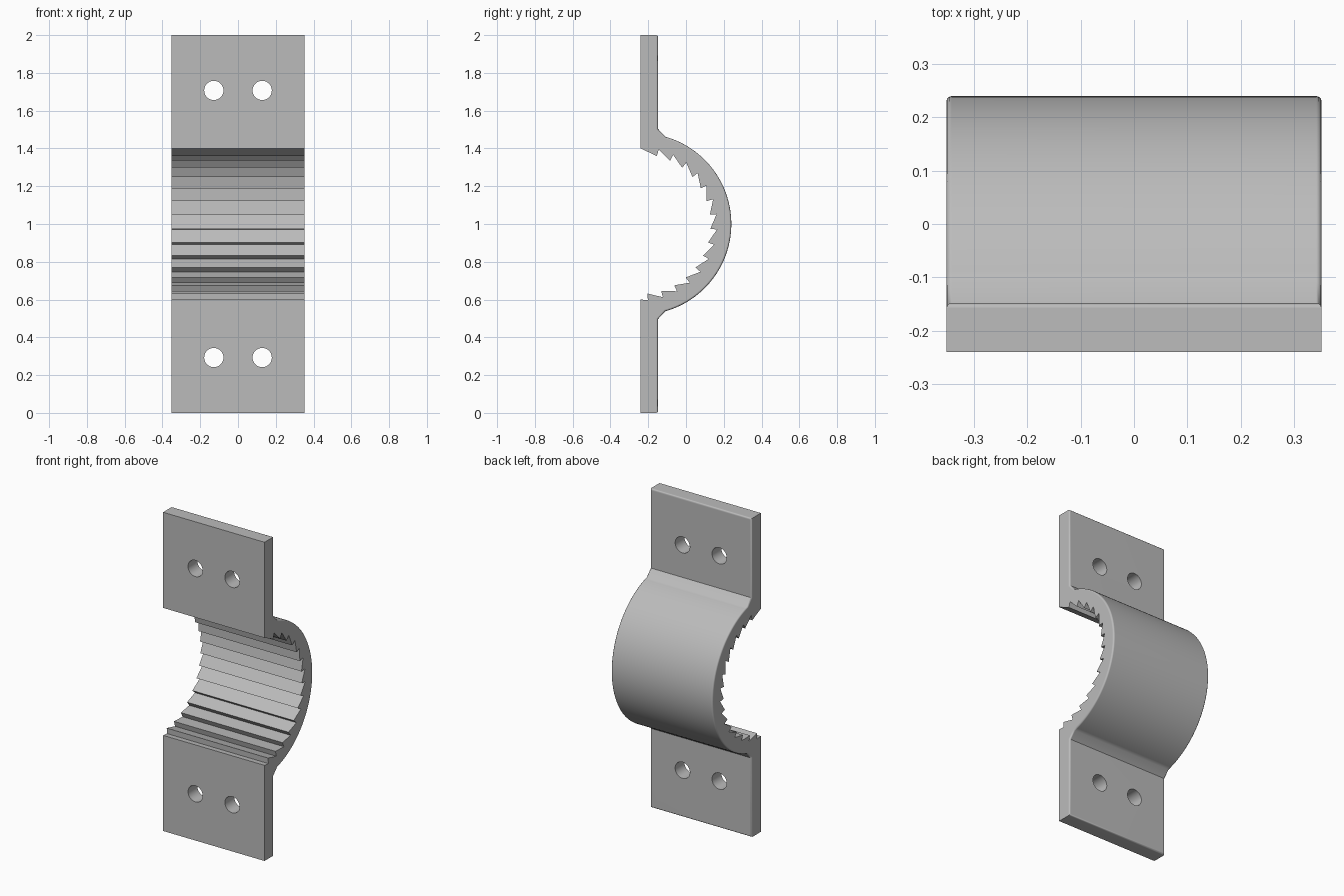
import bpy, bmesh
from math import sin, cos, acos, pi, radians

if "Cube" in bpy.data.objects:
    bpy.data.objects.remove(bpy.data.objects["Cube"], do_unlink=True)

HALF_W = 0.352
FRONT, BACK = -0.24, -0.148      # faces of the flange plates
OUTER, ROOT, TIP = 0.48, 0.405, 0.37
TEETH, FIRST, PITCH = 15, 13.4, 11.5

grey = bpy.data.materials.new("plain_grey")
grey.use_nodes = True
grey.diffuse_color = (0.5, 0.5, 0.5, 1)
grey.node_tree.nodes["Principled BSDF"].inputs["Base Color"].default_value = (0.5, 0.5, 0.5, 1)


def polar(r, a):
    """Point (y, z) on a circle about the clamp axis, angle from straight up."""
    return FRONT + r * sin(a), 1 + r * cos(a)


# Back outline, top to bottom: flange, short slope, round saddle, slope, flange
start = pi / 2 - acos(0.13 / OUTER)
steps = 56
arc = [polar(OUTER, start + (pi - 2 * start) * i / steps) for i in range(steps + 1)]
back = [(BACK, 2), (BACK, 1.503)] + arc + [(BACK, 0.497), (BACK, 0)]

# Front outline, top to bottom: flange, ratchet teeth, flange
teeth = []
for i in range(TEETH):
    a = radians(FIRST + PITCH * i)
    teeth += [polar(TIP, a), polar(ROOT, a + 0.004)]
front = [(FRONT, 2), (FRONT, 1.4)] + teeth + [(FRONT, 0.6), (FRONT, 0)]

# Extrude the profile across the width
bm = bmesh.new()
outline = back + front[::-1]
left, right = ([bm.verts.new((x, y, z)) for y, z in outline] for x in (HALF_W, -HALF_W))
bm.faces.new(left)
bm.faces.new(right[::-1])
n = len(outline)
for i in range(n):
    j = (i + 1) % n
    bm.faces.new((left[i], right[i], right[j], left[j]))
bmesh.ops.recalc_face_normals(bm, faces=bm.faces)

# Round the rim of the back side
last = len(back) - 1
rim = [bm.edges.get((side[i], side[i + 1])) for side in (left, right) for i in range(last)]
rim += [bm.edges.get((left[i], right[i])) for i in (0, last)]
bmesh.ops.bevel(bm, geom=rim, offset=0.01, segments=3, profile=0.5, affect='EDGES')

mesh = bpy.data.meshes.new("clamp_bracket")
bm.to_mesh(mesh)
bm.free()
mesh.materials.append(grey)
bracket = bpy.data.objects.new("clamp_bracket", mesh)
bpy.context.collection.objects.link(bracket)
bpy.context.view_layer.objects.active = bracket

# Drill two bolt holes through each flange
for x in (-0.128, 0.128):
    for z in (0.293, 1.707):
        bpy.ops.mesh.primitive_cylinder_add(vertices=40, radius=0.051, depth=0.4,
                                            location=(x, -0.2, z), rotation=(pi / 2, 0, 0))
        cutter = bpy.context.object
        cutter.name = "bolt_hole_cutter"
        cutter.hide_render = True
        cutter.data.materials.append(grey)
        cut = bracket.modifiers.new("bolt_hole", 'BOOLEAN')
        cut.operation, cut.solver, cut.object = 'DIFFERENCE', 'EXACT', cutter
        bpy.context.view_layer.objects.active = bracket
        bpy.ops.object.modifier_apply(modifier=cut.name)
        bpy.data.objects.remove(cutter, do_unlink=True)

# Smooth the saddle, rim and holes, keeping teeth and flats crisp
bpy.ops.object.select_all(action='DESELECT')
bracket.select_set(True)
bpy.context.view_layer.objects.active = bracket
bpy.ops.object.shade_smooth_by_angle(angle=radians(32))
weighted = bracket.modifiers.new("weighted_normals", 'WEIGHTED_NORMAL')
weighted.keep_sharp = True
